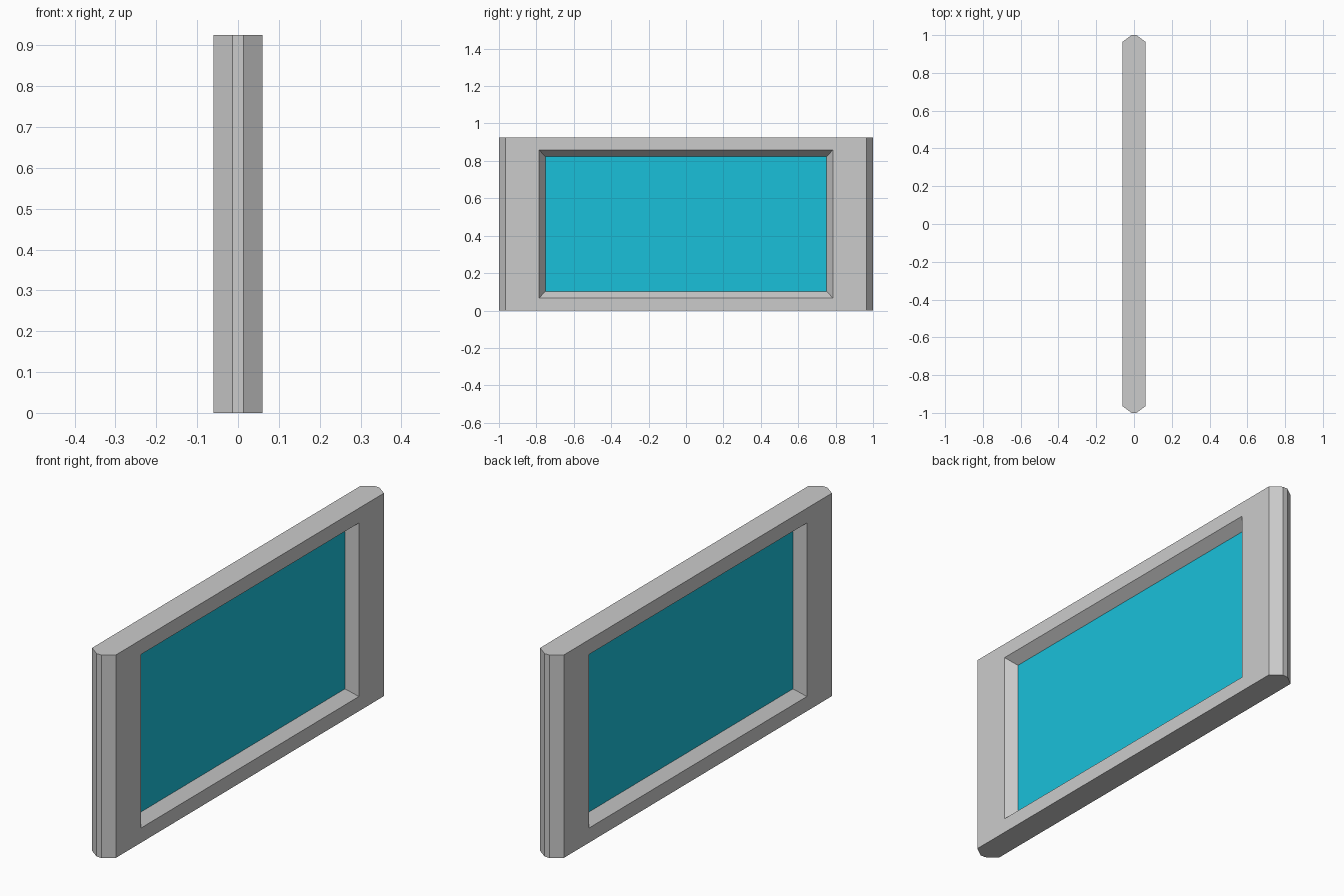
import bpy
import bmesh

if "Cube" in bpy.data.objects:
    bpy.data.objects.remove(bpy.data.objects["Cube"])

H = 0.925            # overall height
T, TIP = 0.06, 0.013  # half thickness of the frame, half width of its end tip
MID = H / 2


def finish(name, bm):
    bmesh.ops.recalc_face_normals(bm, faces=bm.faces)
    me = bpy.data.meshes.new(name)
    bm.to_mesh(me)
    bm.free()
    ob = bpy.data.objects.new(name, me)
    bpy.context.collection.objects.link(ob)
    return ob


def inset_to(bm, face, x, y, margin):
    """Inset a broad face, then place the inner rectangle exactly."""
    bmesh.ops.inset_region(bm, faces=[face], thickness=0.01)
    for v in face.verts:
        v.co = (x, y if v.co.y > 0 else -y,
                H - margin if v.co.z > MID else margin)


# Frame: plan outline with chamfered ends, extruded upward
outline = [(T, -0.965), (T, 0.965), (TIP, 1), (-TIP, 1),
           (-T, 0.965), (-T, -0.965), (-TIP, -1), (TIP, -1)]
bm = bmesh.new()
base = bm.faces.new([bm.verts.new((x, y, 0)) for x, y in outline])
ext = bmesh.ops.extrude_face_region(bm, geom=[base], use_keep_orig=True)
bmesh.ops.translate(bm, vec=(0, 0, H),
                    verts=[e for e in ext["geom"] if isinstance(e, bmesh.types.BMVert)])
bmesh.ops.recalc_face_normals(bm, faces=bm.faces)

# Sloped window recess on both broad sides
sides = [f for f in bm.faces if abs(f.normal.x) > 0.99]
rims = []
for f in sides:
    s = 1 if f.normal.x > 0 else -1
    inset_to(bm, f, s * T, 0.785, 0.067)
    inset_to(bm, f, s * TIP, 0.752, 0.102)
    rims += list(f.edges)

# Open the window through the frame
bmesh.ops.delete(bm, geom=sides, context='FACES_ONLY')
bmesh.ops.bridge_loops(bm, edges=rims)
finish("window_frame", bm)

# Glass pane filling the opening
bm = bmesh.new()
bmesh.ops.create_cube(bm, size=1)
bmesh.ops.scale(bm, vec=(2 * TIP, 2 * 0.752, H - 2 * 0.102), verts=bm.verts)
bmesh.ops.translate(bm, vec=(0, 0, MID), verts=bm.verts)
pane = finish("glass_pane", bm)
mat = bpy.data.materials.new("blue_glass")
mat.diffuse_color = (0.01, 0.53, 0.7, 1)
mat.use_nodes = True
mat.node_tree.nodes["Principled BSDF"].inputs["Base Color"].default_value = mat.diffuse_color
pane.data.materials.append(mat)
